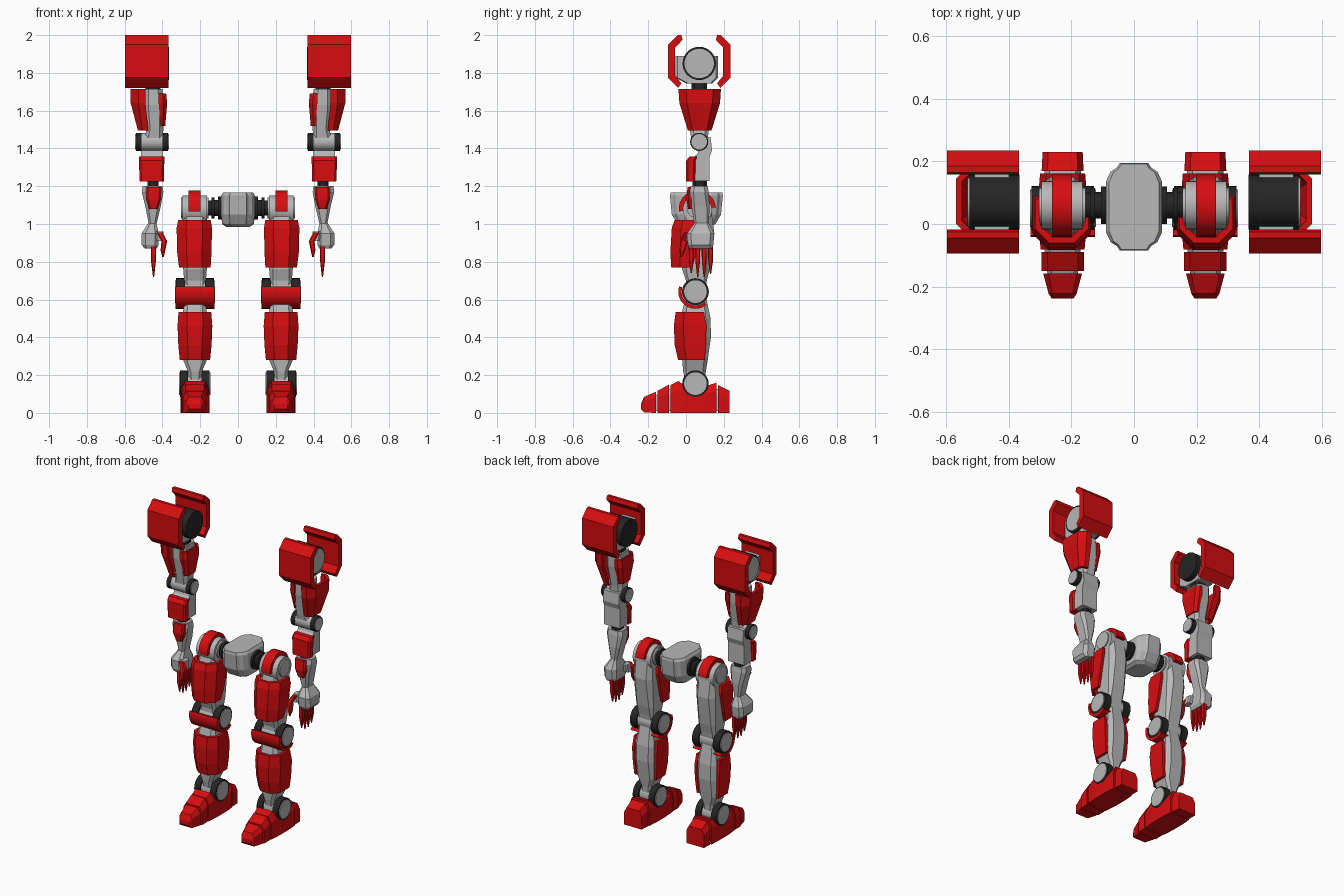
import bpy, bmesh, math

def material(name, col):
    m = bpy.data.materials.new(name)
    m.diffuse_color = (*col, 1)
    return m

RED = material("red armour", (0.68, 0.004, 0.005))
GREY = material("light grey frame", (0.48, 0.48, 0.48))
BLACK = material("black joint", (0.018, 0.018, 0.018))

def rings(name, mat, rs, mirror=True, smooth=False):
    """Loft equal-length point rings, cap both ends, mirror across x = 0."""
    bm = bmesh.new()
    vs = [[bm.verts.new(p) for p in r] for r in rs]
    n = len(rs[0])
    for a, b in zip(vs, vs[1:]):
        for i in range(n):
            j = (i + 1) % n
            bm.faces.new((a[i], a[j], b[j], b[i]))
    bm.faces.new(vs[0])
    bm.faces.new(vs[-1])
    bmesh.ops.recalc_face_normals(bm, faces=bm.faces)
    me = bpy.data.meshes.new(name)
    bm.to_mesh(me)
    bm.free()
    me.materials.append(mat)
    if smooth:
        me.shade_smooth()
        me.set_sharp_from_angle(angle=math.radians(30))
    ob = bpy.data.objects.new(name, me)
    bpy.context.collection.objects.link(ob)
    if mirror:
        ob.modifiers.new("mirror", 'MIRROR')
    return ob

def block(name, mat, secs):
    """Chamfered block from sections (z, x0, x1, y0, y1, chamfer)."""
    rings(name, mat, [[(x0 + c, y0, z), (x1 - c, y0, z), (x1, y0 + c, z), (x1, y1 - c, z),
                       (x1 - c, y1, z), (x0 + c, y1, z), (x0, y1 - c, z), (x0, y0 + c, z)]
                      for z, x0, x1, y0, y1, c in secs])

def shell(name, mat, secs, t=0.018, sideways=False):
    """C-shaped armour from sections (z, u0, u1, closed side v, open side v, chamfer)."""
    out = []
    for z, u0, u1, vf, vb, c in secs:
        s = 1 if vb > vf else -1
        def half(d):
            a, b, f, k = u0 + d, u1 - d, vf + s * d, c - d * 0.4
            return [(a, vb), (a, f + s * k), (a + k, f), (b - k, f), (b, f + s * k), (b, vb)]
        out.append([(v, u, z) if sideways else (u, v, z) for u, v in half(0) + half(t)[::-1]])
    rings(name, mat, out)

def side(name, mat, prof, x0, x1, smooth=False):
    """Extrude a (y, z) profile along x."""
    rings(name, mat, [[(x, y, z) for y, z in prof] for x in (x0, x1)], smooth=smooth)

def drum(name, mat, y, z, r, x0, x1, n=32):
    side(name, mat, [(y + r * math.cos(2 * math.pi * i / n), z + r * math.sin(2 * math.pi * i / n))
                     for i in range(n)], x0, x1, True)

def band(name, mat, y, z, r0, r1, a0, a1, x0, x1, n=14):
    """Curved strap around an x axis, angles in degrees from +y."""
    ang = [math.radians(a0 + (a1 - a0) * i / n) for i in range(n + 1)]
    side(name, mat, [(y + r1 * math.cos(a), z + r1 * math.sin(a)) for a in ang] +
         [(y + r0 * math.cos(a), z + r0 * math.sin(a)) for a in ang[::-1]], x0, x1, True)

# --- shoulders
Y = 0.07
for nm, s in (("front", -1), ("back", 1)):
    side("shoulder_plate_" + nm, RED,
         [(Y + s * d, z) for d, z in ((0.095, 2.0), (0.115, 2.0), (0.165, 1.95), (0.165, 1.775),
                                      (0.112, 1.72), (0.095, 1.745), (0.127, 1.785), (0.127, 1.935),
                                      (0.088, 1.975))], 0.368, 0.597)
drum("shoulder_drum", BLACK, Y, 1.85, 0.088, 0.366, 0.525)
drum("shoulder_cap", GREY, Y, 1.85, 0.078, 0.38, 0.532)
block("shoulder_housing", GREY, [(1.745, 0.40, 0.51, 0.0, 0.14, 0.01), (1.775, 0.40, 0.51, -0.055, 0.17, 0.01),
                                 (1.89, 0.40, 0.51, -0.055, 0.17, 0.01)])
block("shoulder_neck", BLACK, [(1.69, 0.41, 0.49, 0.03, 0.11, 0.015), (1.76, 0.41, 0.49, 0.03, 0.11, 0.015)])

# --- upper arms
block("upper_arm", GREY, [(1.44, 0.40, 0.495, 0.03, 0.115, 0.015), (1.50, 0.395, 0.485, 0.02, 0.12, 0.02),
                          (1.63, 0.39, 0.50, 0.0, 0.14, 0.025), (1.715, 0.40, 0.50, 0.0, 0.14, 0.025)])
shell("upper_arm_outer_armour", RED,
      [(1.495, 0.01, 0.135, 0.53, 0.475, 0.025), (1.64, -0.035, 0.18, 0.568, 0.49, 0.04),
       (1.715, -0.04, 0.185, 0.568, 0.49, 0.04)], sideways=True)
shell("upper_arm_inner_armour", RED,
      [(1.52, 0.02, 0.12, 0.385, 0.41, 0.015), (1.64, -0.01, 0.15, 0.375, 0.42, 0.02),
       (1.69, -0.01, 0.15, 0.38, 0.42, 0.02)], t=0.01, sideways=True)

# --- elbows and forearms
for x0, x1 in ((0.37, 0.40), (0.51, 0.54)):
    drum("elbow_disc", BLACK, Y, 1.435, 0.048, x0, x1)
drum("elbow_cap", GREY, Y, 1.435, 0.041, 0.366, 0.545)
drum("elbow_core", GREY, Y, 1.435, 0.047, 0.398, 0.512)
side("forearm", GREY, [(0.022, 1.228), (0.022, 1.335), (0.06, 1.37), (0.09, 1.465), (0.13, 1.46),
                       (0.138, 1.39), (0.125, 1.355), (0.125, 1.228)], 0.397, 0.513)
block("forearm_plate", RED, [(1.225, 0.393, 0.52, 0.0, 0.05, 0.01), (1.335, 0.39, 0.525, 0.0, 0.05, 0.01),
                             (1.358, 0.39, 0.525, 0.02, 0.06, 0.01)])
block("wrist_joint", BLACK, [(1.17, 0.42, 0.48, 0.035, 0.11, 0.015), (1.23, 0.42, 0.48, 0.035, 0.11, 0.015)])
block("lower_forearm", GREY, [(0.985, 0.435, 0.47, 0.045, 0.12, 0.01), (1.09, 0.41, 0.49, 0.03, 0.125, 0.015),
                              (1.17, 0.395, 0.51, 0.02, 0.12, 0.02), (1.20, 0.40, 0.505, 0.025, 0.115, 0.02)])
block("lower_forearm_plate", RED, [(1.08, 0.425, 0.47, 0.012, 0.05, 0.008), (1.13, 0.408, 0.487, 0.002, 0.05, 0.01),
                                   (1.195, 0.405, 0.485, 0.008, 0.05, 0.01)])

# --- hands
block("hand", GREY, [(0.87, 0.43, 0.495, 0.02, 0.14, 0.012), (0.89, 0.42, 0.51, 0.01, 0.145, 0.02),
                     (0.95, 0.42, 0.51, 0.005, 0.15, 0.02), (1.005, 0.432, 0.475, 0.045, 0.12, 0.01)])
block("thumb_base", GREY, [(0.91, 0.39, 0.43, 0.0, 0.05, 0.008), (0.96, 0.395, 0.44, 0.01, 0.06, 0.008)])
block("thumb", RED, [(0.825, 0.393, 0.401, -0.03, -0.022, 0.002), (0.86, 0.385, 0.41, -0.035, -0.005, 0.006),
                     (0.91, 0.375, 0.405, -0.03, 0.01, 0.006), (0.955, 0.40, 0.43, -0.01, 0.03, 0.006)])
for i in range(4):
    y, tip = 0.028 + 0.034 * i, (0.74, 0.72, 0.72, 0.735)[i]
    block("finger", RED, [(tip, 0.444, 0.45, y - 0.003, y + 0.003, 0.001), (0.80, 0.435, 0.46, y - 0.012, y + 0.012, 0.004),
                          (0.88, 0.433, 0.462, y - 0.014, y + 0.014, 0.004)])

# --- pelvis
outline = [(0.045, 0.14), (0.055, 0.125), (0.075, 0.112), (0.09, 0.08)]
quad = outline + [(x, -y) for x, y in outline[::-1]]
loop = quad + [(-x, -y) for x, y in quad]
rings("pelvis", GREY, [[(x * sx, 0.055 + y * sy, z) for x, y in loop] for z, sx, sy in
      ((0.985, 0.7, 0.55), (1.0, 0.93, 0.72), (1.05, 1, 0.93), (1.15, 1, 1), (1.167, 0.88, 0.98))], mirror=False)

# --- hips
H = 0.06
for x0, x1, r in ((0.08, 0.105, 0.06), (0.105, 0.125, 0.042), (0.125, 0.14, 0.055), (0.14, 0.17, 0.04)):
    drum("hip_axle", BLACK, H, 1.085, r, x0, x1)
drum("hip_drum", GREY, H, 1.075, 0.077, 0.165, 0.295)
drum("hip_cap", GREY, H, 1.085, 0.055, 0.155, 0.303)
band("hip_strap", RED, H, 1.08, 0.074, 0.098, 5, 188, 0.198, 0.262)

# --- thighs
block("thigh", GREY, [(0.64, 0.175, 0.28, 0.0, 0.10, 0.015), (0.70, 0.17, 0.285, 0.0, 0.11, 0.015),
                      (0.76, 0.165, 0.29, -0.02, 0.125, 0.02), (0.95, 0.16, 0.30, -0.03, 0.15, 0.03),
                      (1.07, 0.168, 0.292, 0.0, 0.135, 0.02)])
shell("thigh_armour", RED,
      [(0.77, 0.145, 0.312, -0.078, 0.03, 0.045), (0.85, 0.14, 0.322, -0.083, 0.06, 0.05),
       (0.98, 0.138, 0.325, -0.075, 0.09, 0.05), (1.022, 0.145, 0.316, -0.06, 0.08, 0.045)])

# --- knees
K = 0.05
for x0, x1 in ((0.128, 0.175), (0.28, 0.327)):
    drum("knee_disc", BLACK, K, 0.642, 0.071, x0, x1)
drum("knee_cap", GREY, K, 0.642, 0.06, 0.122, 0.333)
drum("knee_core", GREY, K, 0.642, 0.058, 0.17, 0.285)
band("knee_guard", RED, K, 0.642, 0.073, 0.091, 162, 310, 0.125, 0.33)

# --- shins
block("shin", GREY, [(0.15, 0.195, 0.26, 0.0, 0.10, 0.015), (0.22, 0.19, 0.265, -0.015, 0.105, 0.015),
                     (0.28, 0.165, 0.29, -0.02, 0.115, 0.02), (0.40, 0.16, 0.297, -0.03, 0.132, 0.025),
                     (0.50, 0.16, 0.297, -0.03, 0.13, 0.025), (0.62, 0.178, 0.278, 0.0, 0.105, 0.015)])
shell("shin_armour", RED,
      [(0.28, 0.148, 0.308, -0.042, 0.10, 0.045), (0.36, 0.14, 0.316, -0.06, 0.105, 0.05),
       (0.46, 0.136, 0.32, -0.064, 0.108, 0.05), (0.535, 0.142, 0.315, -0.055, 0.095, 0.045)])

# --- ankles
for x0, x1 in ((0.15, 0.192), (0.265, 0.307)):
    drum("ankle_disc", BLACK, K, 0.155, 0.07, x0, x1)
drum("ankle_cap", GREY, K, 0.155, 0.06, 0.145, 0.312)

# --- feet: segments lofted along y from (y, half width, bottom z, top z)
C = 0.228
def foot(name, mat, secs):
    rings(name, mat, [[(C - w, y, zb), (C + w, y, zb), (C + w, y, zb + (zt - zb) * 0.72), (C + w * 0.72, y, zt),
                       (C - w * 0.72, y, zt), (C - w, y, zb + (zt - zb) * 0.72)] for y, w, zb, zt in secs])

foot("foot_toe", RED, [(-0.238, 0.035, 0.02, 0.048), (-0.222, 0.045, 0.002, 0.085), (-0.158, 0.062, 0.0, 0.112)])
foot("foot_ball", RED, [(-0.15, 0.068, 0.0, 0.117), (-0.09, 0.068, 0.0, 0.15)])
foot("foot_instep", RED, [(-0.082, 0.07, 0.0, 0.148), (-0.04, 0.074, 0.0, 0.168), (0.0, 0.077, 0.0, 0.14),
                          (0.10, 0.077, 0.0, 0.14), (0.162, 0.072, 0.0, 0.16)])
foot("foot_heel", RED, [(0.17, 0.067, 0.0, 0.148), (0.23, 0.064, 0.0, 0.118)])
foot("foot_core", GREY, [(-0.19, 0.045, 0.01, 0.08), (-0.08, 0.058, 0.01, 0.13), (0.2, 0.058, 0.01, 0.125)])
